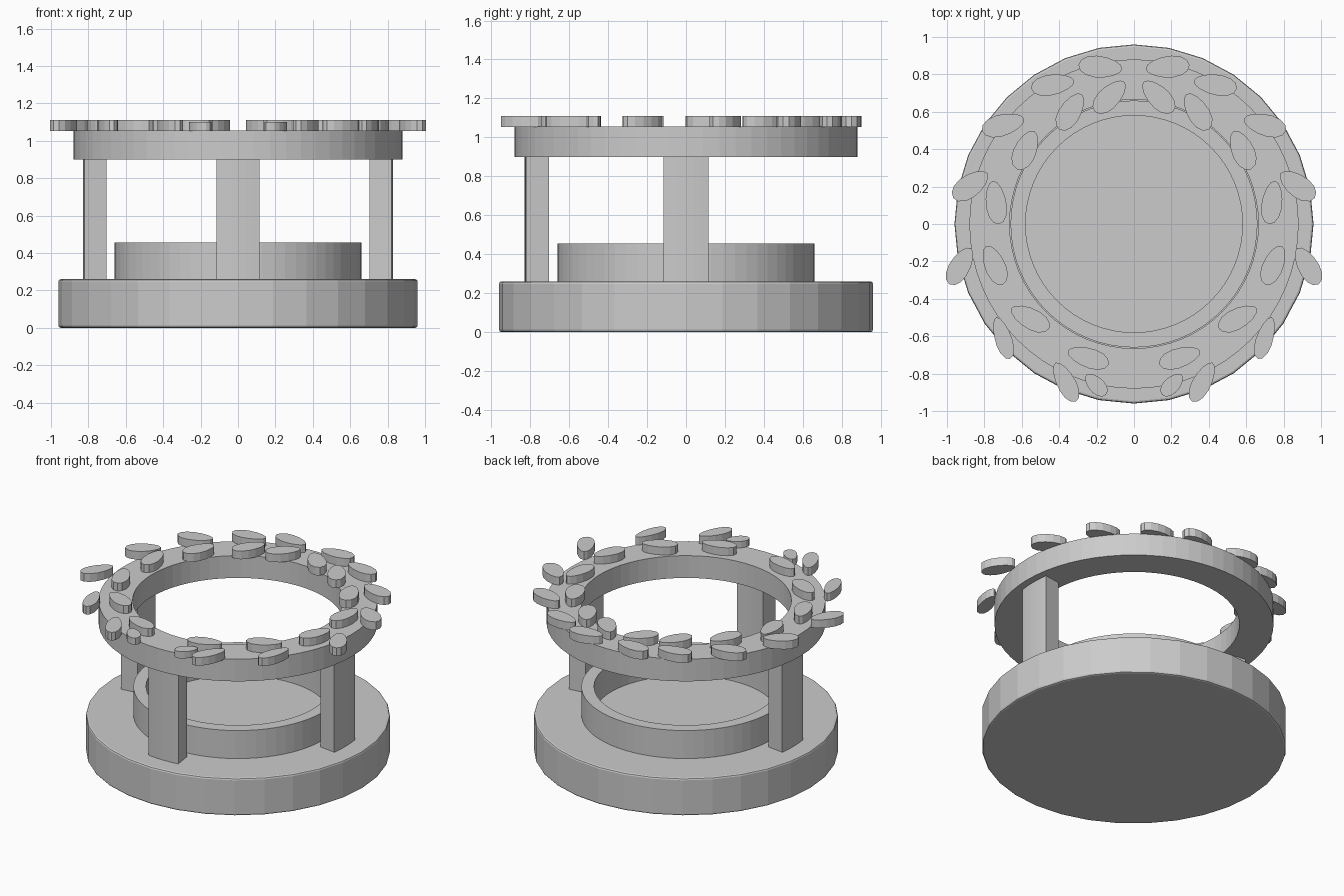
import bpy, bmesh
from math import sin, cos, pi, radians

if "Cube" in bpy.data.objects:
    bpy.data.objects.remove(bpy.data.objects["Cube"])


def make_object(name, bm):
    bmesh.ops.recalc_face_normals(bm, faces=bm.faces)
    mesh = bpy.data.meshes.new(name)
    bm.to_mesh(mesh)
    bm.free()
    obj = bpy.data.objects.new(name, mesh)
    bpy.context.collection.objects.link(obj)
    return obj


def prism(name, outline, z0, z1):
    bm = bmesh.new()
    face = bm.faces.new([bm.verts.new((x, y, z0)) for x, y in outline])
    ext = bmesh.ops.extrude_face_region(bm, geom=[face], use_keep_orig=True)
    for v in ext["geom"]:
        if isinstance(v, bmesh.types.BMVert):
            v.co.z = z1
    return make_object(name, bm)


def arc(r, a0, a1, n):
    return [(r * cos(a0 + (a1 - a0) * i / n), r * sin(a0 + (a1 - a0) * i / n)) for i in range(n + 1)]


def ring(name, r_in, r_out, z0, z1, sides):
    # Rectangular section swept round the z axis
    bm = bmesh.new()
    section = [(r_in, z0), (r_out, z0), (r_out, z1), (r_in, z1)]
    loops = [[bm.verts.new((r * cos(2 * pi * i / sides), r * sin(2 * pi * i / sides), z))
              for r, z in section] for i in range(sides)]
    for i in range(sides):
        a, b = loops[i], loops[(i + 1) % sides]
        for j in range(4):
            k = (j + 1) % 4
            bm.faces.new((a[j], b[j], b[k], a[k]))
    return make_object(name, bm)


# Base disc with a fine bevel
base = prism("base", arc(0.96, 0, 2 * pi, 32)[:-1], 0, 0.26)
bevel = base.modifiers.new("Bevel", "BEVEL")
bevel.width = 0.012
bevel.segments = 2
bevel.limit_method = 'ANGLE'

# Low ring standing on the base, and the raised top ring
ring("lower_ring", 0.58, 0.66, 0.25, 0.455, 64)
ring("top_ring", 0.665, 0.88, 0.90, 1.055, 64)

# Curved pillars at left, front and right (open at the back)
for name, deg in (("left_pillar", 180), ("front_pillar", 270), ("right_pillar", 0)):
    a0, a1 = radians(deg - 8), radians(deg + 8)
    prism(name, arc(0.83, a0, a1, 6) + arc(0.71, a1, a0, 6), 0.255, 0.905)


# Laurel leaves: x, y, direction in degrees, length, width (left half, mirrored)
leaves = [
    (-0.18, 0.84, -5, 0.235, 0.115),
    (-0.435, 0.745, 10, 0.235, 0.11),
    (-0.70, 0.53, 16, 0.235, 0.115),
    (-0.875, 0.205, 36, 0.225, 0.12),
    (-0.93, -0.225, 60, 0.225, 0.11),
    (-0.70, -0.61, 108, 0.235, 0.09),
    (-0.365, -0.845, 118, 0.235, 0.10),
    (-0.13, 0.68, 45, 0.225, 0.115),
    (-0.34, 0.60, 58, 0.225, 0.115),
    (-0.58, 0.395, 66, 0.225, 0.12),
    (-0.738, 0.115, 98, 0.235, 0.11),
    (-0.745, -0.22, 113, 0.225, 0.11),
    (-0.555, -0.505, 152, 0.23, 0.11),
    (-0.245, -0.715, 162, 0.23, 0.105),
    (-0.203, -0.86, 135, 0.15, 0.085),
]
for n, (cx, cy, deg, length, width) in enumerate(leaves, 1):
    a = radians(deg)
    outline = []
    for i in range(14):
        t = 2 * pi * i / 14
        u = length / 2 * cos(t)
        v = width / 2 * sin(t) * (1 - 0.15 * cos(t))
        outline.append((cx + u * cos(a) - v * sin(a), cy + u * sin(a) + v * cos(a)))
    top = 1.11 if length > 0.2 else 1.10
    prism(f"left_leaf_{n}", outline, 1.053, top)
    prism(f"right_leaf_{n}", [(-x, y) for x, y in outline], 1.053, top)
